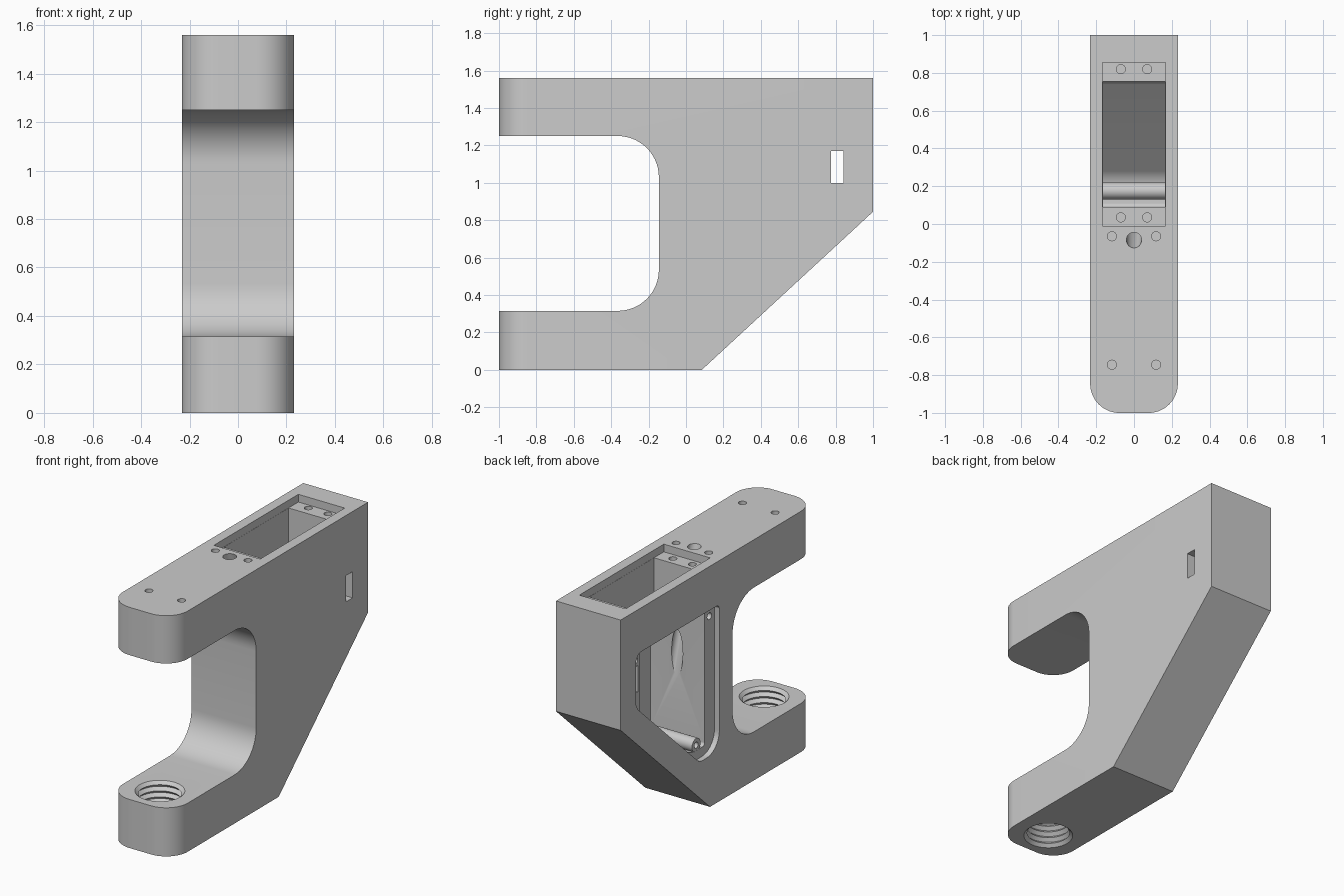
import bpy, bmesh, math
from mathutils import Vector, Matrix

cube = bpy.data.objects.get("Cube")
if cube:
    bpy.data.objects.remove(cube)

grey = bpy.data.materials.new("light grey")
grey.use_nodes = True
grey.diffuse_color = (0.6, 0.6, 0.6, 1)
grey.node_tree.nodes["Principled BSDF"].inputs["Base Color"].default_value = (0.6, 0.6, 0.6, 1)

HALF = 0.232


def make(name, bm):
    bmesh.ops.recalc_face_normals(bm, faces=bm.faces)
    mesh = bpy.data.meshes.new(name)
    bm.to_mesh(mesh)
    bm.free()
    mesh.materials.append(grey)
    ob = bpy.data.objects.new(name, mesh)
    bpy.context.collection.objects.link(ob)
    return ob


def rounded(corners, steps=14):
    """Outline from (a, b, radius) corners, each replaced by an arc."""
    out = []
    for i, (a, b, r) in enumerate(corners):
        p = Vector((a, b))
        if r == 0:
            out.append(p)
            continue
        u = (Vector(corners[i - 1][:2]) - p).normalized()
        v = (Vector(corners[(i + 1) % len(corners)][:2]) - p).normalized()
        half = u.angle(v) / 2
        centre = p + (u + v).normalized() * (r / math.sin(half))
        start = p + u * (r / math.tan(half)) - centre
        end = p + v * (r / math.tan(half)) - centre
        sweep = math.atan2(start.x * end.y - start.y * end.x, start.dot(end))
        out += [centre + Matrix.Rotation(sweep * k / steps, 2) @ start for k in range(steps + 1)]
    return out


def prism(name, corners, lo, hi, axis="X"):
    """Extrude a rounded outline: (y, z) along X or (x, y) along Z."""
    bm = bmesh.new()
    place = (lambda p: (lo, p.x, p.y)) if axis == "X" else (lambda p: (p.x, p.y, lo))
    face = bm.faces.new([bm.verts.new(place(p)) for p in rounded(corners)])
    ext = bmesh.ops.extrude_face_region(bm, geom=[face])["geom"]
    shift = Vector((hi - lo, 0, 0)) if axis == "X" else Vector((0, 0, hi - lo))
    bmesh.ops.translate(bm, verts=[v for v in ext if isinstance(v, bmesh.types.BMVert)], vec=shift)
    return make(name, bm)


def box(name, x, y, z):
    return prism(name, [(y[0], z[0], 0), (y[1], z[0], 0), (y[1], z[1], 0), (y[0], z[1], 0)], *x)


def rod(name, start, end, radius, sides=32):
    start, end = Vector(start), Vector(end)
    bm = bmesh.new()
    turn = (end - start).to_track_quat("Z", "Y").to_matrix().to_4x4()
    bmesh.ops.create_cone(bm, cap_ends=True, segments=sides, radius1=radius, radius2=radius,
                          depth=(end - start).length,
                          matrix=Matrix.Translation((start + end) / 2) @ turn)
    return make(name, bm)


def apply(target, tool, operation="DIFFERENCE"):
    mod = target.modifiers.new("cut", "BOOLEAN")
    mod.object, mod.operation, mod.solver = tool, operation, "EXACT"
    bpy.context.view_layer.objects.active = target
    bpy.ops.object.modifier_apply(modifier=mod.name)
    bpy.data.objects.remove(tool)


# C-shaped body with rounded arm ends
body = prism("clamp_frame", [
    (-1, 0, 0), (0.085, 0, 0), (1, 0.845, 0), (1, 1.56, 0), (-1, 1.56, 0),
    (-1, 1.25, 0), (-0.145, 1.25, 0.22), (-0.145, 0.315, 0.22), (-1, 0.315, 0)], -HALF, HALF)
apply(body, prism("plan", [(-HALF - 0.0001, -1.0001, 0.155), (HALF + 0.0001, -1.0001, 0.155), (HALF + 0.0001, 1.1, 0),
                           (-HALF - 0.0001, 1.1, 0)], -0.1, 1.7, "Z"), "INTERSECT")

# Side cover recess
apply(body, prism("cover_recess", [
    (-0.01, 0.33, 0.13), (0.193, 0.33, 0.08), (0.845, 0.932, 0.1), (0.845, 1.275, 0.06), (-0.01, 1.275, 0.03)],
    -0.3, -HALF + 0.035))

# Inner chamber, following the sloped underside
apply(body, prism("chamber", [
    (0.09, 0.39, 0.02), (0.24, 0.39, 0.14), (0.755, 0.864, 0.05), (0.755, 1.265, 0), (0.09, 1.265, 0)],
    -0.25, 0.19))

# Top opening with its shallow ledge
apply(body, box("top_opening", (-0.165, 0.165), (0.0905, 0.7545), (1.1, 1.7)))
apply(body, box("top_ledge", (-0.166, 0.166), (-0.01, 0.855), (1.51, 1.7)))

# Side slot
apply(body, box("side_slot", (-0.3, 0.3), (0.775, 0.843), (1.0, 1.17)))

# Screw holes in the top, ledge and cover rim
for side in (-1, 1):
    for x, y in ((0.07, 0.82), (0.07, 0.035), (0.117, -0.065), (0.117, -0.745)):
        apply(body, rod("screw_hole", (side * x, y, 1.36), (side * x, y, 1.7), 0.024))
for y in (0.042, 0.8):
    apply(body, rod("rim_hole", (-0.3, y, 1.21), (-0.08, y, 1.21), 0.022))

# Slanted cable hole from the top into the chamber
apply(body, rod("cable_hole", (0, -0.125, 1.7), (0, 0.13, 0.8), 0.04))

# Threaded hole through the lower arm
sides, rings = 48, 18
bm = bmesh.new()
loops = []
for i in range(rings + 1):
    r = 0.147 if i % 2 else 0.127
    z = -0.02 + 0.355 * i / rings
    loops.append([bm.verts.new((r * math.cos(math.tau * k / sides),
                                -0.80 + r * math.sin(math.tau * k / sides), z)) for k in range(sides)])
for low, high in zip(loops, loops[1:]):
    for k in range(sides):
        n = (k + 1) % sides
        bm.faces.new((low[k], low[n], high[n], high[k]))
bm.faces.new(loops[0])
bm.faces.new(loops[-1])
apply(body, make("thread", bm))

# Screw post across the chamber floor
post = rod("screw_post", (-HALF + 0.036, 0.175, 0.425), (0.2, 0.175, 0.425), 0.044)
apply(post, rod("post_hole", (-0.3, 0.175, 0.425), (-0.05, 0.175, 0.425), 0.02))

for ob in (body, post):
    bpy.ops.object.select_all(action="DESELECT")
    ob.select_set(True)
    bpy.context.view_layer.objects.active = ob
    bpy.ops.object.shade_smooth_by_angle(angle=math.radians(30))
